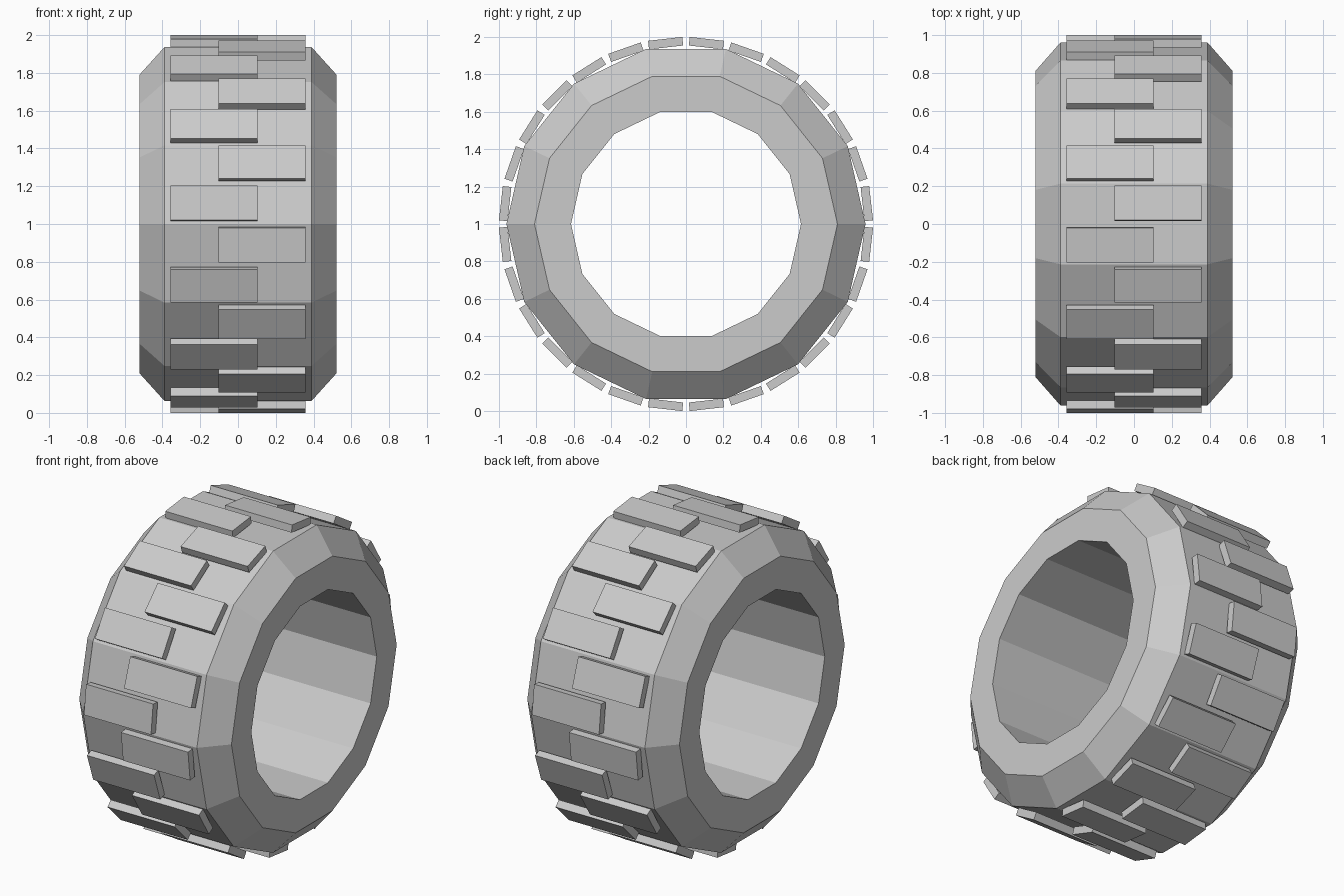
import bpy, bmesh, math
from mathutils import Matrix

if "Cube" in bpy.data.objects:
    bpy.data.objects.remove(bpy.data.objects["Cube"])

SIDES = 14      # facets around the tyre
LUGS = 28       # tread blocks around the tyre
CENTRE_Z = 1.0


def finish(name, bm):
    bmesh.ops.recalc_face_normals(bm, faces=bm.faces)
    mesh = bpy.data.meshes.new(name)
    bm.to_mesh(mesh)
    bm.free()
    obj = bpy.data.objects.new(name, mesh)
    obj.location.z = CENTRE_Z
    bpy.context.collection.objects.link(obj)
    return obj


# Tyre body: closed (x, radius) profile swept around the x axis
profile = [(-0.522, 0.615), (-0.522, 0.81), (-0.39, 0.96),
           (0.39, 0.96), (0.522, 0.81), (0.522, 0.615)]
bm = bmesh.new()
rings = []
for i in range(SIDES):
    a = 2 * math.pi * i / SIDES
    rings.append([bm.verts.new((x, r * math.cos(a), r * math.sin(a))) for x, r in profile])
for i in range(SIDES):
    r0, r1 = rings[i], rings[(i + 1) % SIDES]
    for j in range(len(profile)):
        k = (j + 1) % len(profile)
        bm.faces.new((r0[j], r0[k], r1[k], r1[j]))
finish("tyre_body", bm)


# Tread blocks: overlapping left and right rows, staggered around the tyre
def tread_row(name, side, first):
    bm = bmesh.new()
    for k in range(first, LUGS, 2):
        a = 2 * math.pi * (k + 0.5) / LUGS
        m = (Matrix.Rotation(a, 4, 'X')
             @ Matrix.Translation((side * 0.127, 0.973, 0))
             @ Matrix.Diagonal((0.46, 0.046, 0.184, 1)))
        bmesh.ops.create_cube(bm, size=1, matrix=m)
    finish(name, bm)


tread_row("tread_blocks_right", 1, 0)
tread_row("tread_blocks_left", -1, 1)
